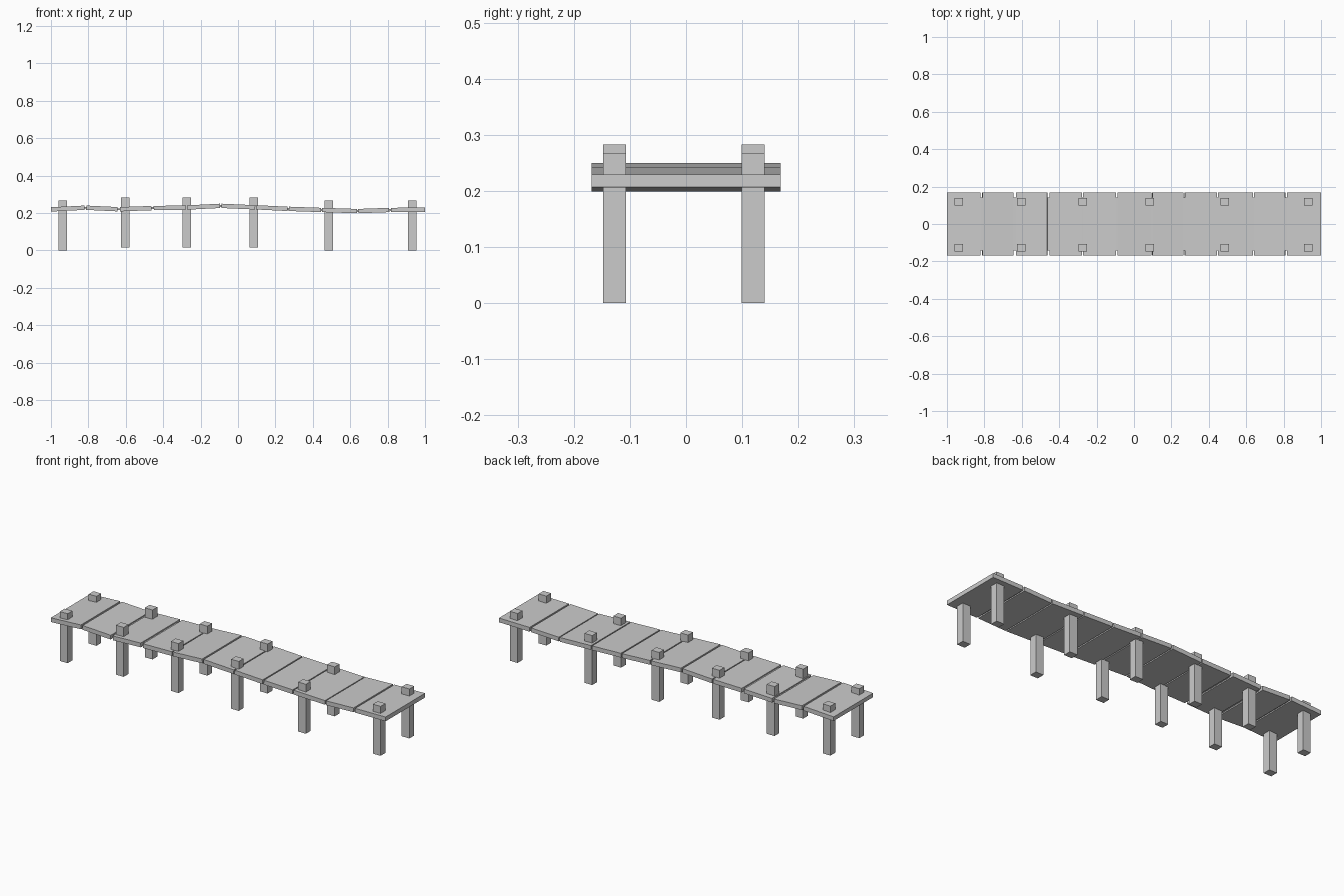
import bpy, bmesh
from mathutils import Vector

if "Cube" in bpy.data.objects:
    bpy.data.objects.remove(bpy.data.objects["Cube"])


def mesh_object(name, bm):
    bmesh.ops.recalc_face_normals(bm, faces=bm.faces)
    me = bpy.data.meshes.new(name)
    bm.to_mesh(me)
    bm.free()
    ob = bpy.data.objects.new(name, me)
    bpy.context.collection.objects.link(ob)
    return ob


def slab(name, a, b, y0, y1, thick):
    """Board running from a=(x, z) to b=(x, z), squared off at right angles."""
    a, b = Vector(a), Vector(b)
    d = (b - a).normalized()
    n = Vector((-d.y, d.x)) * thick / 2
    bm = bmesh.new()
    ring = [[bm.verts.new((p.x, y, p.y)) for p in (a - n, b - n, b + n, a + n)]
            for y in (y0, y1)]
    bm.faces.new(ring[0])
    bm.faces.new(ring[1])
    for i in range(4):
        j = (i + 1) % 4
        bm.faces.new((ring[0][i], ring[0][j], ring[1][j], ring[1][i]))
    return mesh_object(name, bm)


# Joints along the gently wavy deck: x, centre height, gap width
joints = [(-1.0, 0.219, 0), (-0.816, 0.228, 0.010), (-0.637, 0.220, 0.013),
          (-0.457, 0.226, 0.013), (-0.275, 0.229, 0.006), (-0.092, 0.238, 0.008),
          (0.095, 0.230, 0.006), (0.268, 0.222, 0.007), (0.447, 0.216, 0.006),
          (0.640, 0.210, 0.006), (0.813, 0.216, 0.009), (1.0, 0.218, 0)]

# Deck planks
for i, ((xa, za, ga), (xb, zb, gb)) in enumerate(zip(joints, joints[1:])):
    slab(f"plank_{i + 1}", (xa + ga / 2, za), (xb - gb / 2, zb), -0.168, 0.168, 0.023)

# Narrower strips that bridge the gaps between planks
for i, (x, z, g) in enumerate(joints[1:-1]):
    slab(f"joint_strip_{i + 1}", (x - 0.012, z), (x + 0.012, z), -0.143, 0.143, 0.010)

# Pairs of square posts poking through the deck: x, base height
posts = [(-0.938, 0.0), (-0.603, 0.016), (-0.275, 0.016),
         (0.085, 0.016), (0.486, 0.0), (0.932, 0.0)]
for i, (x, z) in enumerate(posts):
    for side, y in (("front", -0.127), ("back", 0.119)):
        bm = bmesh.new()
        bmesh.ops.create_cube(bm, size=1)
        for v in bm.verts:
            v.co = Vector((x + v.co.x * 0.046, y + v.co.y * 0.041,
                           z + (v.co.z + 0.5) * 0.267))
        mesh_object(f"{side}_post_{i + 1}", bm)
